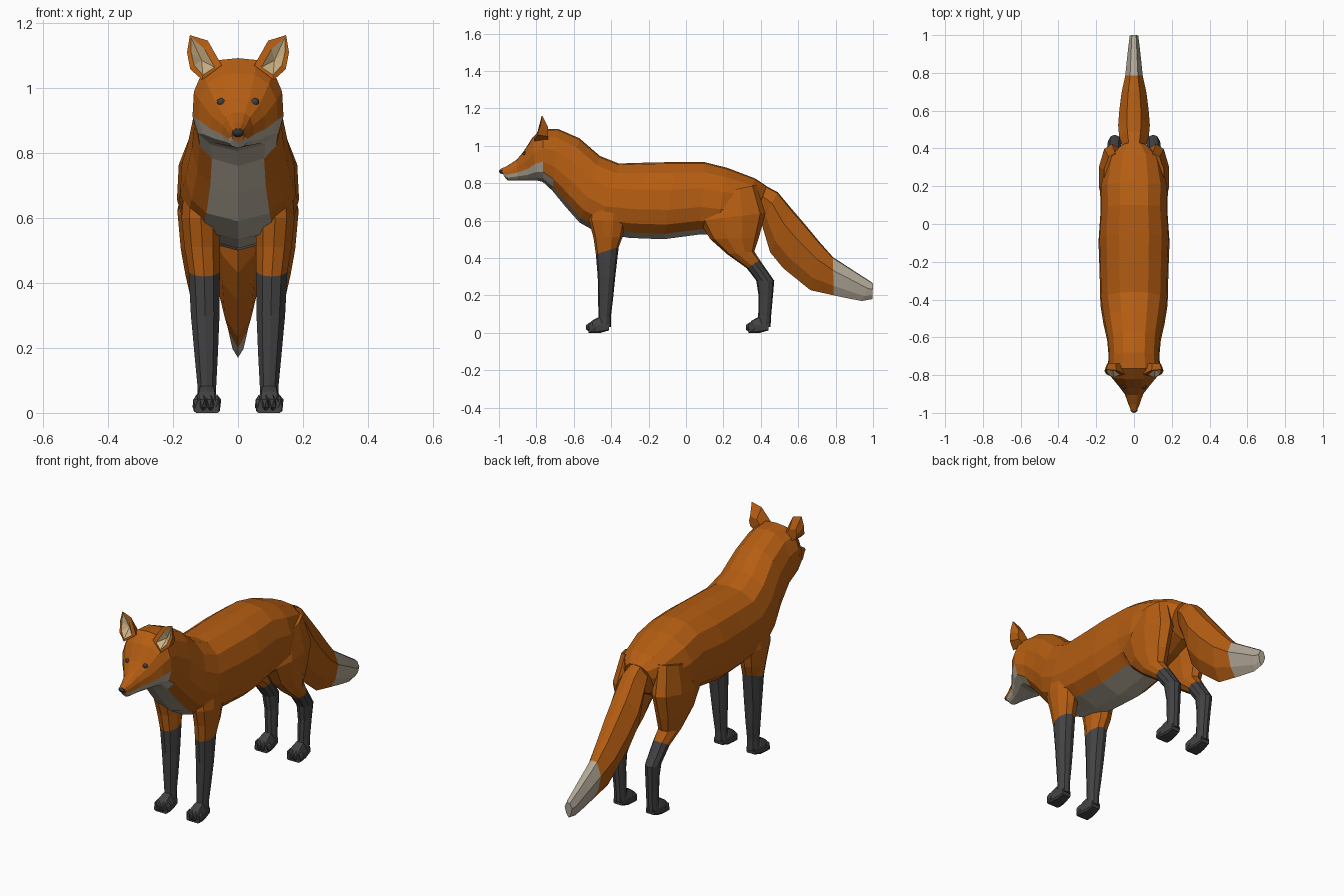
import bpy, bmesh, math
from mathutils import Vector


def colour(name, rgb):
    m = bpy.data.materials.new(name)
    m.diffuse_color = (*rgb, 1)
    return m


ORANGE = colour("orange_fur", (0.46, 0.11, 0.006))
WHITE = colour("white_fur", (0.44, 0.39, 0.31))
DARK = colour("dark_fur", (0.055, 0.055, 0.058))
CREAM = colour("ear_cream", (0.60, 0.44, 0.23))
BLACK = colour("nose_black", (0.03, 0.035, 0.045))
EYE = colour("eye_grey", (0.06, 0.06, 0.065))


def finish(name, bm, mats):
    bmesh.ops.recalc_face_normals(bm, faces=bm.faces)
    me = bpy.data.meshes.new(name)
    bm.to_mesh(me)
    bm.free()
    for m in mats:
        me.materials.append(m)
    ob = bpy.data.objects.new(name, me)
    bpy.context.collection.objects.link(ob)
    return ob


def loft(name, rings, half, mats, rule=lambda i, k: 0, side=1):
    """Rings are (y, z) first edge, (y, z) second edge, centre x, half width.
    half is (fraction from first to second edge, fraction of half width)."""
    prof = half + [(t, -w) for t, w in reversed(half[1:-1])]
    bm = bmesh.new()
    loops = []
    for ya, za, yb, zb, xc, w in rings:
        loops.append([bm.verts.new((side * (xc + w * f), ya + (yb - ya) * t, za + (zb - za) * t))
                      for t, f in prof])
    n = len(prof)
    for i in range(len(loops) - 1):
        for j in range(n):
            q = (j + 1) % n
            f = bm.faces.new((loops[i][j], loops[i][q], loops[i + 1][q], loops[i + 1][j]))
            f.material_index = rule(i, min(j, n - 1 - j))
    bm.faces.new(loops[0]).material_index = rule(0, 0)
    bm.faces.new(loops[-1]).material_index = rule(len(loops) - 2, 0)
    return finish(name, bm, mats)


def ball(name, loc, scale, mat, sub=2):
    bm = bmesh.new()
    bmesh.ops.create_icosphere(bm, subdivisions=sub, radius=1)
    for v in bm.verts:
        v.co = Vector(loc) + Vector([a * b for a, b in zip(v.co, scale)])
    return finish(name, bm, [mat])


# Head, neck and torso in one skin, from muzzle to rump
BODY = [(0, 0), (.02, .42), (.14, .78), (.36, .97), (.62, 1), (.81, .88), (.93, .6), (1, 0)]
body_rings = [
    (-.990, .876, -.972, .835, 0, .018),
    (-.955, .893, -.955, .815, 0, .030),
    (-.905, .925, -.900, .815, 0, .048),
    (-.868, .970, -.840, .815, 0, .084),
    (-.820, 1.045, -.800, .815, 0, .122),
    (-.765, 1.092, -.765, .806, 0, .140),
    (-.680, 1.088, -.715, .760, 0, .134),
    (-.570, 1.040, -.645, .675, 0, .142),
    (-.460, .945, -.570, .590, 0, .162),
    (-.360, .905, -.470, .533, 0, .178),
    (-.200, .910, -.300, .507, 0, .182),
    (-.050, .913, -.120, .500, 0, .188),
    (.100, .912, .070, .525, 0, .176),
    (.220, .882, .160, .525, 0, .180),
    (.370, .825, .280, .560, 0, .150),
    (.430, .785, .370, .610, 0, .080),
]


def body_rule(i, k):
    cheek = i <= 4 and k >= 4
    jaw = i == 5 and k >= 5
    belly = i <= 12 and k >= 6
    return 1 if cheek or jaw or belly else 0


loft("body", body_rings, BODY, [ORANGE, WHITE], body_rule)

# Tail, with a white tip
TAIL = [(0, 0), (.03, .45), (.35, 1), (.75, .62), (1, 0)]
tail_rings = [
    (.370, .815, .370, .660, 0, .045),
    (.490, .752, .405, .580, 0, .078),
    (.560, .668, .450, .430, 0, .084),
    (.640, .575, .520, .345, 0, .078),
    (.710, .490, .665, .228, 0, .066),
    (.785, .405, .790, .200, 0, .046),
    (.880, .343, .870, .183, 0, .037),
    (.990, .272, .940, .170, 0, .026),
    (1.000, .262, .996, .180, 0, .022),
]
loft("tail", tail_rings, TAIL, [ORANGE, WHITE], lambda i, k: int(i >= 5))

# Legs: rings run front edge to back edge
LEG = [(0, 0), (.08, .6), (.35, 1), (.65, 1), (.92, .6), (1, 0)]
front_leg = [
    (-.520, .720, -.310, .740, .105, .058),
    (-.520, .600, -.320, .600, .114, .060),
    (-.495, .510, -.340, .510, .110, .055),
    (-.482, .420, -.360, .458, .104, .048),
    (-.472, .300, -.378, .300, .101, .044),
    (-.470, .180, -.390, .180, .098, .036),
    (-.468, .085, -.402, .085, .096, .029),
    (-.470, .030, -.402, .030, .096, .029),
]
hind_leg = [
    (.130, .740, .375, .790, .100, .058),
    (.070, .600, .425, .640, .116, .070),
    (.130, .500, .390, .510, .116, .060),
    (.220, .420, .365, .435, .112, .050),
    (.325, .345, .395, .388, .106, .041),
    (.375, .280, .472, .278, .102, .036),
    (.388, .200, .465, .200, .099, .032),
    (.386, .090, .455, .090, .096, .029),
    (.380, .030, .452, .030, .096, .029),
]
PAW = [(0, 0), (.05, .6), (.5, 1), (.9, 1), (1, .8), (1, 0)]


def paw(name, y, side):
    # Foot pad, heel to toes, then four toes
    loft(name, [(y + .125, .06, y + .122, .012, .096, .026), (y + .07, .085, y + .08, 0, .096, .034),
                (y + .035, .066, y + .035, 0, .096, .041), (y + .015, .045, y + .015, 0, .096, .038)],
         PAW, [DARK], side=side)
    for n, (x, dy) in enumerate([(.064, .034), (.085, .022), (.107, .022), (.128, .034)]):
        ball(f"{name}_toe_{n + 1}", (side * x, y + dy, .029), (.0135, .024, .027), DARK, 1)


# Ears: pointed cup with an orange back and a cream inside
EAR_RIM = [(.050, 1.070), (.093, 1.146), (.148, 1.163), (.157, 1.110), (.147, 1.058), (.110, 1.025)]
EAR_IN = [(.072, 1.064), (.103, 1.120), (.145, 1.157), (.144, 1.108), (.135, 1.070), (.108, 1.040)]
EAR_Y = [-.795, -.775, -.770, -.778, -.795, -.812]


def ear(name, side):
    bm = bmesh.new()
    rim = [bm.verts.new((side * x, y, z)) for (x, z), y in zip(EAR_RIM, EAR_Y)]
    lip = [bm.verts.new((side * x, y - .002, z)) for (x, z), y in zip(EAR_IN, EAR_Y)]
    hollow = bm.verts.new((side * .112, -.762, 1.085))
    back = [bm.verts.new((side * (.107 + (x - .107) * .7), -.738, 1.055 + (z - 1.07) * .5))
            for x, z in EAR_RIM]
    for j in range(6):
        q = (j + 1) % 6
        bm.faces.new((rim[j], rim[q], lip[q], lip[j]))
        bm.faces.new((lip[j], lip[q], hollow)).material_index = 1
        bm.faces.new((rim[q], rim[j], back[j], back[q]))
    bm.faces.new(back)
    finish(name, bm, [ORANGE, CREAM])


for side, tag in ((1, "left"), (-1, "right")):
    loft(f"front_leg_{tag}", front_leg, LEG, [ORANGE, DARK], lambda i, k: int(i >= 3), side)
    loft(f"hind_leg_{tag}", hind_leg, LEG, [ORANGE, DARK], lambda i, k: int(i >= 4), side)
    paw(f"front_paw_{tag}", -.535, side)
    paw(f"hind_paw_{tag}", .318, side)
    ear(f"ear_{tag}", side)
    ball(f"eye_{tag}", (side * .052, -.860, .957), (.014, .014, .012), EYE)

# Nose
ball("nose", (0, -.983, .863), (.019, .017, .014), BLACK)
